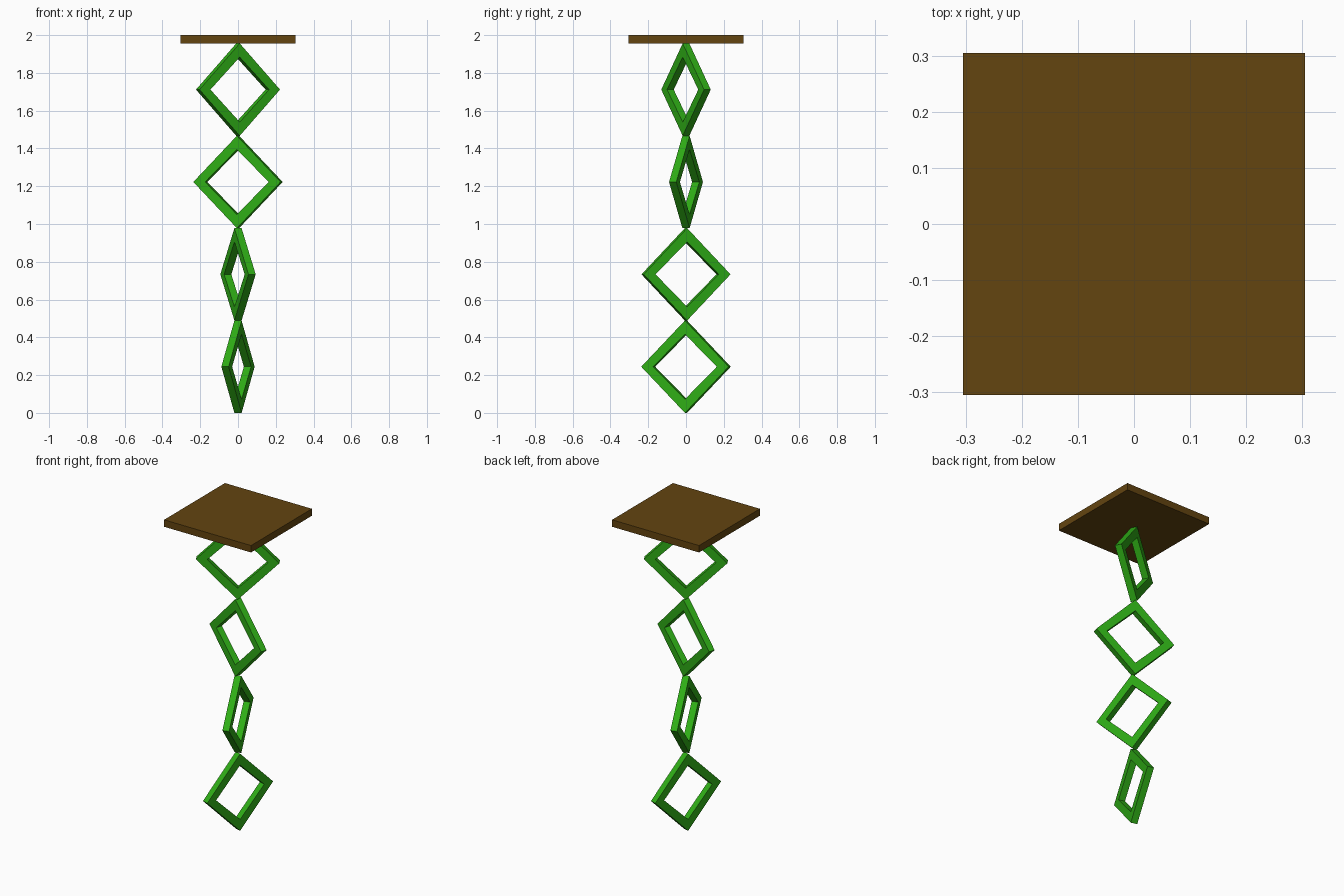
import bpy, bmesh, math
from mathutils import Matrix, Vector

if "Cube" in bpy.data.objects:
    bpy.data.objects.remove(bpy.data.objects["Cube"])


def material(name, rgb):
    m = bpy.data.materials.new(name)
    m.diffuse_color = (*rgb, 1)
    m.use_nodes = True
    m.node_tree.nodes["Principled BSDF"].inputs["Base Color"].default_value = m.diffuse_color
    return m


green = material("leaf green", (0.028, 0.42, 0.008))
brown = material("dark wood brown", (0.125, 0.058, 0.005))


def finish(name, bm, mat):
    bmesh.ops.recalc_face_normals(bm, faces=bm.faces)
    me = bpy.data.meshes.new(name)
    bm.to_mesh(me)
    bm.free()
    me.materials.append(mat)
    ob = bpy.data.objects.new(name, me)
    bpy.context.collection.objects.link(ob)


# Square ceiling plate
PLATE, UNDER = 0.305, 1.956
bm = bmesh.new()
bmesh.ops.create_cube(bm, size=1)
bmesh.ops.scale(bm, vec=(2 * PLATE, 2 * PLATE, 2 - UNDER), verts=bm.verts)
bmesh.ops.translate(bm, vec=(0, 0, (2 + UNDER) / 2), verts=bm.verts)
finish("ceiling_plate", bm, brown)

# Chain of diamond frames, each turned about the vertical axis
PITCH = UNDER / 4
DEPTH = 0.02                      # half thickness
OUTER = (0.2413, PITCH / 2)       # half width, half height
INNER = (0.176, 0.172)


def diamond_frame(name, z, degrees):
    bm = bmesh.new()
    rings = []
    for (w, h), y in ((OUTER, -DEPTH), (OUTER, DEPTH), (INNER, DEPTH), (INNER, -DEPTH)):
        rings.append([bm.verts.new((w * cx, y, h * cz))
                      for cx, cz in ((1, 0), (0, 1), (-1, 0), (0, -1))])
    for r in range(4):
        a, b = rings[r], rings[(r + 1) % 4]
        for i in range(4):
            j = (i + 1) % 4
            bm.faces.new((a[i], a[j], b[j], b[i]))
    bm.transform(Matrix.Translation((0, 0, z)) @ Matrix.Rotation(math.radians(degrees), 4, 'Z'))
    finish(name, bm, green)


for i, turn in enumerate((73.4, 108, -17, 28)):
    diamond_frame(f"diamond_frame_{i + 1}", PITCH * (i + 0.5), turn)
